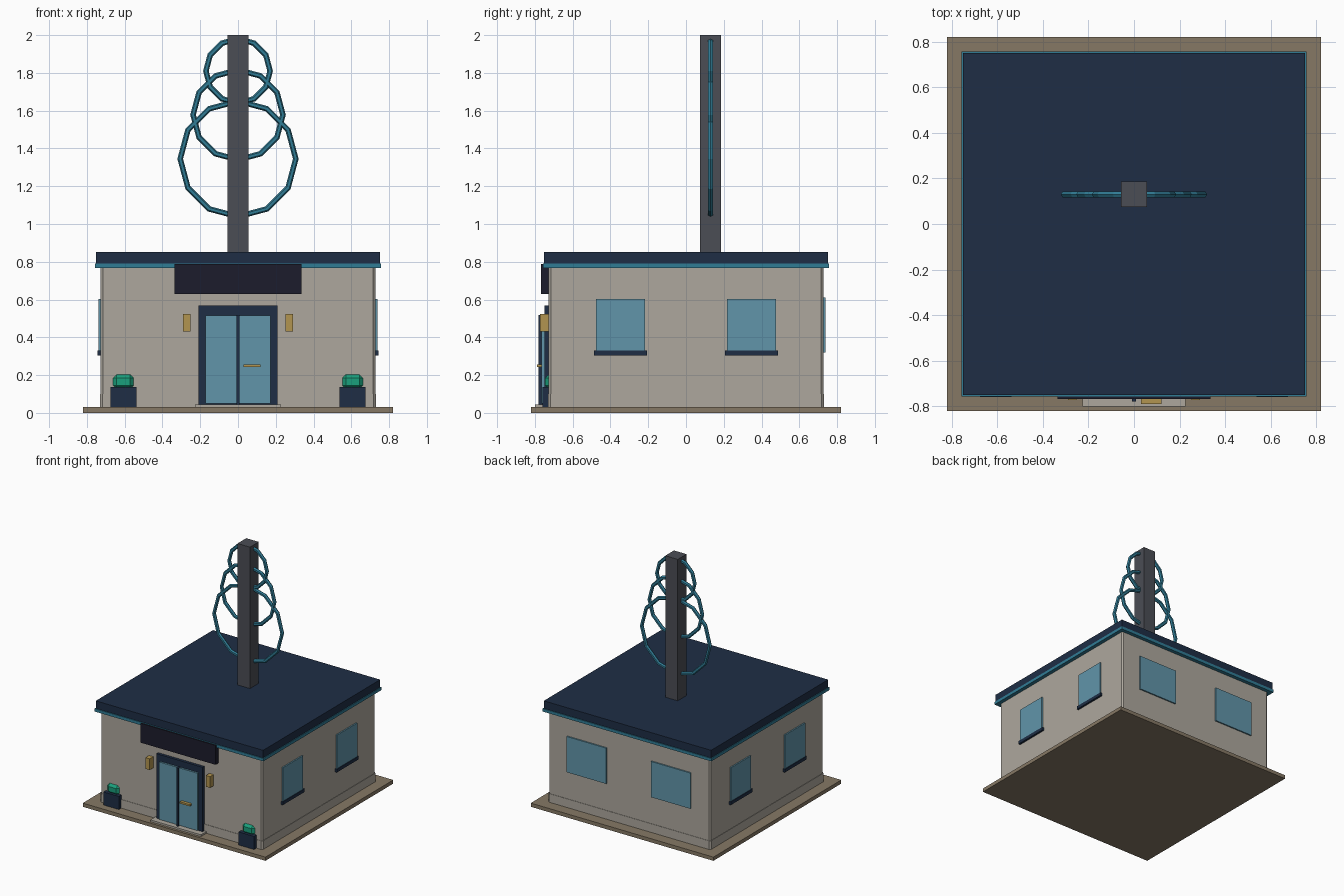
import bpy, bmesh, math

if "Cube" in bpy.data.objects:
    bpy.data.objects.remove(bpy.data.objects["Cube"])


def material(name, r, g, b):
    m = bpy.data.materials.new(name)
    m.diffuse_color = (r, g, b, 1)
    m.use_nodes = True
    m.node_tree.nodes["Principled BSDF"].inputs["Base Color"].default_value = m.diffuse_color
    return m


STONE = material("stone", 0.24, 0.19, 0.13)
WALL = material("wall", 0.42, 0.39, 0.34)
NAVY = material("navy", 0.013, 0.027, 0.06)
TEAL = material("teal", 0.03, 0.2, 0.3)
GLASS = material("glass", 0.12, 0.3, 0.4)
STEEL = material("steel", 0.07, 0.075, 0.09)
DARK = material("dark", 0.012, 0.012, 0.025)
BRASS = material("brass", 0.45, 0.3, 0.08)
LEAF = material("leaf", 0.01, 0.35, 0.2)


def box(name, x, y, z, mat, bevel=0.0, vertical_only=False):
    """Box from (min, max) ranges, with optional chamfered edges."""
    bm = bmesh.new()
    bmesh.ops.create_cube(bm, size=1)
    for v in bm.verts:
        v.co = [lo + (c + 0.5) * (hi - lo) for c, (lo, hi) in zip(v.co, (x, y, z))]
    if bevel:
        edges = [e for e in bm.edges if not vertical_only
                 or abs(e.verts[0].co.z - e.verts[1].co.z) > 1e-4]
        bmesh.ops.bevel(bm, geom=edges, offset=bevel, segments=1, affect='EDGES')
    mesh = bpy.data.meshes.new(name)
    bm.to_mesh(mesh)
    bm.free()
    mesh.materials.append(mat)
    ob = bpy.data.objects.new(name, mesh)
    bpy.context.collection.objects.link(ob)
    return ob


def span(centre, width):
    return (centre - width / 2, centre + width / 2)


def square(half):
    return (-half, half)


# Building shell
box("base_slab", square(0.82), square(0.82), (0, 0.03), STONE)
box("plinth", square(0.73), square(0.73), (0.03, 0.10), WALL, 0.012, True)
box("walls", square(0.727), square(0.727), (0.10, 0.775), WALL, 0.012, True)
box("roof_trim", square(0.757), square(0.757), (0.766, 0.79), TEAL)
box("roof", square(0.751), square(0.751), (0.79, 0.852), NAVY)

# Entrance
box("door_step", square(0.227), (-0.80, -0.72), (0.03, 0.045), WALL)
box("door_frame", square(0.208), (-0.75, -0.72), (0.04, 0.568), NAVY)
box("door_mullion", square(0.008), (-0.78, -0.74), (0.045, 0.518), NAVY)
box("door_handle", (0.03, 0.12), (-0.79, -0.76), (0.243, 0.257), BRASS)
box("sign_board", square(0.336), (-0.768, -0.725), (0.63, 0.787), DARK)

for side, s in (("left", -1), ("right", 1)):
    box(f"door_glass_{side}", span(s * 0.09, 0.165), (-0.765, -0.74), (0.05, 0.516), GLASS)
    box(f"wall_lamp_{side}", span(s * 0.271, 0.038), (-0.773, -0.72), (0.432, 0.523), BRASS)

    # Planters
    box(f"planter_{side}", span(s * 0.607, 0.138), (-0.76, -0.622), (0.03, 0.136), NAVY)
    box(f"shrub_{side}", span(s * 0.607, 0.11), (-0.746, -0.636), (0.125, 0.205), LEAF, 0.02)

    # Windows: two per side wall with sills, two plain ones at the back
    for place, y in (("front", -0.347), ("rear", 0.347)):
        box(f"window_{side}_{place}", span(s * 0.728, 0.02), span(y, 0.258),
            (0.33, 0.602), GLASS)
        box(f"window_sill_{side}_{place}", span(s * 0.727, 0.032), span(y, 0.28),
            (0.304, 0.33), NAVY)
    box(f"back_window_{side}", span(s * 0.378, 0.355), span(0.728, 0.02),
        (0.32, 0.61), GLASS)

# Mast with three twelve-sided rings
box("mast", square(0.056), (0.074, 0.186), (0.84, 2.0), STEEL)
for i, (z, radius) in enumerate(((1.345, 0.306), (1.578, 0.238), (1.81, 0.17))):
    bpy.ops.mesh.primitive_torus_add(
        location=(0, 0.13, z), rotation=(math.pi / 2, 0, 0), major_segments=12,
        minor_segments=6, major_radius=radius, minor_radius=0.015)
    ring = bpy.context.object
    ring.name = f"mast_ring_{i + 1}"
    ring.data.materials.append(TEAL)
